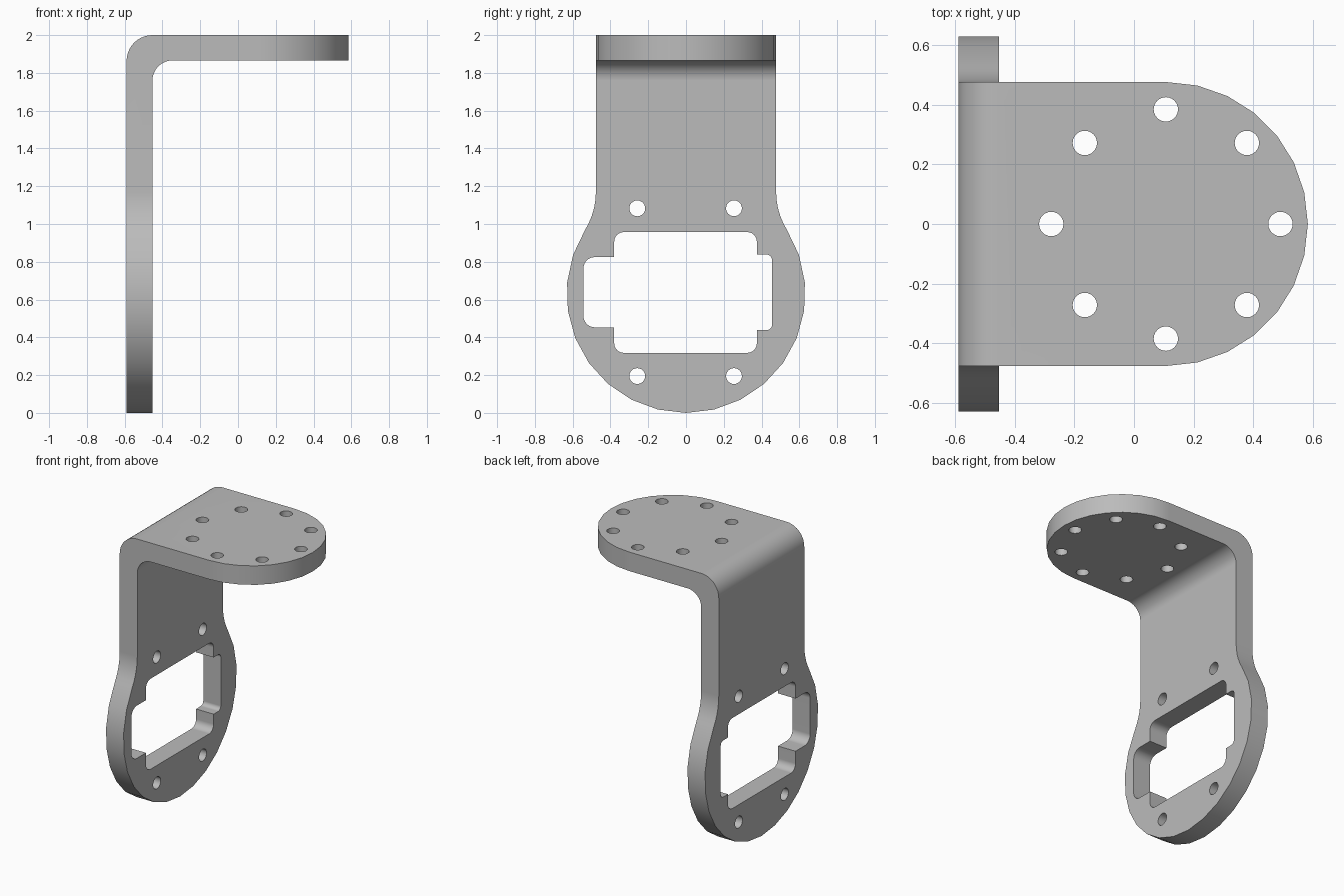
import bpy, bmesh
from math import sin, cos, radians, pi
from mathutils import Vector

cube = bpy.data.objects.get("Cube")
if cube:
    bpy.data.objects.remove(cube, do_unlink=True)

X0, X1 = -0.59, -0.453        # upright plate faces
Z0, Z1 = 1.866, 2.0           # top plate faces
HALF = 0.477                  # half width of the strip
CX = 0.107                    # centre of the rounded top end
CZ, R = 0.632, 0.632          # centre and radius of the lower ring


def arc(cx, cy, r, a0, a1, n):
    """Points along an arc, angles in degrees."""
    angles = [radians(a0 + (a1 - a0) * i / n) for i in range(n + 1)]
    return [(cx + r * cos(a), cy + r * sin(a)) for a in angles]


def rounded_rect(u0, u1, v0, v1, r):
    return (arc(u1 - r, v1 - r, r, 0, 90, 6) + arc(u0 + r, v1 - r, r, 90, 180, 6)
            + arc(u0 + r, v0 + r, r, 180, 270, 6) + arc(u1 - r, v0 + r, r, 270, 360, 6))


def prism(name, pts, axis, lo, hi):
    """Extrude a 2D outline along x, y or z."""
    place = {"x": lambda u, v: (lo, u, v),
             "y": lambda u, v: (u, lo, v),
             "z": lambda u, v: (u, v, lo)}[axis]
    bm = bmesh.new()
    face = bm.faces.new([bm.verts.new(place(u, v)) for u, v in pts])
    out = bmesh.ops.extrude_face_region(bm, geom=[face])
    shift = Vector([(hi - lo) * (axis == k) for k in "xyz"])
    bmesh.ops.translate(bm, vec=shift,
                        verts=[g for g in out["geom"] if isinstance(g, bmesh.types.BMVert)])
    bmesh.ops.recalc_face_normals(bm, faces=bm.faces)
    mesh = bpy.data.meshes.new(name)
    bm.to_mesh(mesh)
    bm.free()
    obj = bpy.data.objects.new(name, mesh)
    bpy.context.collection.objects.link(obj)
    return obj


def carve(target, cutter, operation):
    """Apply a boolean and discard the cutter."""
    mod = target.modifiers.new("carve", "BOOLEAN")
    mod.operation, mod.solver, mod.object = operation, "EXACT", cutter
    bpy.context.view_layer.objects.active = target
    bpy.ops.object.modifier_apply(modifier=mod.name)
    bpy.data.objects.remove(cutter, do_unlink=True)


# Bent sheet: L profile with rounded inner and outer bend
ro, ri = 0.137, 0.107
profile = ([(X0, -0.1)] + arc(X0 + ro, Z1 - ro, ro, 180, 90, 10) + [(0.8, Z1), (0.8, Z0)]
           + arc(X1 + ri, Z0 - ri, ri, 90, 180, 10) + [(X1, -0.1)])
bracket = prism("bracket", profile, "y", -0.8, 0.8)

# Upright outline: straight strip, concave neck fillets, round lower ring
neck_z = 1.17
dz = neck_z - CZ
fr = (HALF ** 2 + dz ** 2 - R ** 2) / (2 * (R - HALF))
tangent = 32.5
half = (arc(0, CZ, R, -90, tangent, 9)
        + arc(HALF + fr, neck_z, fr, 180 + tangent, 180, 5)[1:] + [(HALF, 2.2)])
outline = half + [(-u, v) for u, v in reversed(half[1:])]
carve(bracket, prism("upright_outline", outline, "x", -1, 1), "INTERSECT")

# Top outline: half-round free end
end = [(-1, -0.9), (CX, -0.9)] + arc(CX, 0, HALF, -90, 90, 14) + [(CX, 0.9), (-1, 0.9)]
carve(bracket, prism("top_outline", end, "z", -0.5, 2.5), "INTERSECT")

# Central window with a tab slot on each side
for rect in ((-0.38, 0.375, 0.318, 0.957, 0.05),
             (-0.543, -0.2, 0.453, 0.825, 0.06),
             (0.2, 0.455, 0.438, 0.838, 0.028)):
    carve(bracket, prism("window_cutter", rounded_rect(*rect), "x", -0.8, -0.3), "DIFFERENCE")

# Four screw holes in the upright
for y in (-0.258, 0.254):
    for z in (0.195, 1.083):
        hole = arc(y, z, 0.042, 0, 345, 23)
        carve(bracket, prism("hole_cutter", hole, "x", -0.8, -0.3), "DIFFERENCE")

# Ring of eight holes in the top
for i in range(8):
    a = i * pi / 4
    hole = arc(CX + 0.385 * cos(a), 0.385 * sin(a), 0.041, 0, 345, 23)
    carve(bracket, prism("hole_cutter", hole, "z", 1.7, 2.2), "DIFFERENCE")

# Grey metal
mat = bpy.data.materials.new("grey metal")
mat.use_nodes = True
grey = (0.5, 0.5, 0.5, 1)
mat.diffuse_color = grey
mat.node_tree.nodes["Principled BSDF"].inputs["Base Color"].default_value = grey
bracket.data.materials.clear()
bracket.data.materials.append(mat)

# Smooth curved walls, crisp plate edges
bpy.ops.object.select_all(action="DESELECT")
bracket.select_set(True)
bpy.context.view_layer.objects.active = bracket
bpy.ops.object.shade_smooth_by_angle(angle=radians(30))
normals = bracket.modifiers.new("flat_face_normals", "WEIGHTED_NORMAL")
normals.keep_sharp = True
